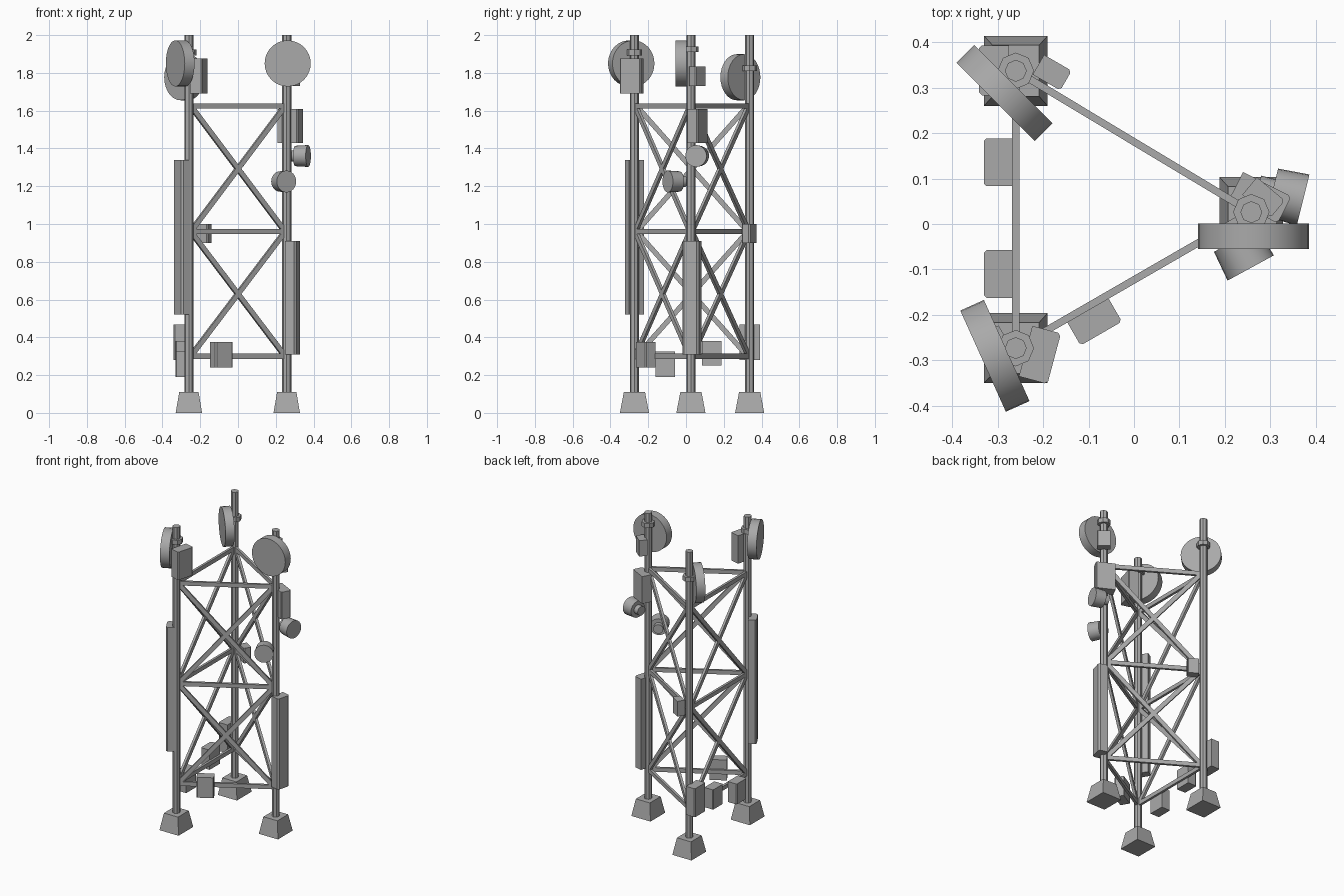
import bpy, math
from mathutils import Vector, Matrix

if "Cube" in bpy.data.objects:
    bpy.data.objects.remove(bpy.data.objects["Cube"], do_unlink=True)

GREY = (0.4, 0.4, 0.4, 1)
steel = bpy.data.materials.new("steel grey")
steel.use_nodes = True
steel.diffuse_color = GREY
steel.node_tree.nodes["Principled BSDF"].inputs["Base Color"].default_value = GREY

LEGS = {
    "back": Vector((-0.26, 0.337, 0)),
    "front": Vector((-0.26, -0.273, 0)),
    "left": Vector((0.258, 0.026, 0)),
}


def drum(name, centre, axis, radius, depth, sides=32, back_radius=None):
    """Cylinder or cone whose front end points along axis."""
    turn = Vector(axis).to_track_quat("Z", "Y").to_euler()
    bpy.ops.mesh.primitive_cone_add(
        vertices=sides, radius1=back_radius or radius, radius2=radius,
        depth=depth, location=centre, rotation=turn)
    ob = bpy.context.object
    ob.name = name
    ob.data.materials.append(steel)
    if sides > 8:
        bpy.ops.object.shade_smooth_by_angle(angle=math.radians(40))
    return ob


def prism(name, profile, height, matrix):
    """Extrude a closed outline along local z, centred on the matrix."""
    n = len(profile)
    verts = [(x, y, z) for z in (-height / 2, height / 2) for x, y in profile]
    faces = [tuple(reversed(range(n))), tuple(range(n, 2 * n))]
    faces += [(i, (i + 1) % n, (i + 1) % n + n, i + n) for i in range(n)]
    mesh = bpy.data.meshes.new(name)
    mesh.from_pydata(verts, [], faces)
    mesh.materials.append(steel)
    ob = bpy.data.objects.new(name, mesh)
    ob.matrix_world = matrix
    bpy.context.collection.objects.link(ob)
    return ob


def case(name, x, y, bottom, top, depth, width, angle, chamfer=0.006):
    """Equipment case facing the given angle, front corners chamfered."""
    d, w = depth / 2, width / 2
    outline = [(-d, -w), (d - chamfer, -w), (d, chamfer - w),
               (d, w - chamfer), (d - chamfer, w), (-d, w)]
    place = Matrix.Translation((x, y, (bottom + top) / 2))
    prism(name, outline, top - bottom,
          place @ Matrix.Rotation(math.radians(angle), 4, "Z"))


def bar(name, start, end, thick=0.016, tall=0.027):
    """Flat bar lying in the vertical plane through both ends."""
    along = (end - start).normalized()
    out = along.cross(Vector((0, 0, 1))).normalized()
    up = out.cross(along)
    m = Matrix((out, up, along)).transposed().to_4x4()
    m.translation = (start + end) / 2
    a, b = thick / 2, tall / 2
    prism(name, [(-a, -b), (a, -b), (a, b), (-a, b)], (end - start).length, m)


# Legs, tapered footings and pipe clamps
CLAMP_Z = {"back": 1.825, "front": 1.908, "left": 1.925}
for key, p in LEGS.items():
    up = Vector((0, 0, 1))
    drum(key + "_leg", p + up * 1.03, up, 0.024, 1.94, 8)
    drum(key + "_clamp", p + up * CLAMP_Z[key], up, 0.04, 0.03, 8)
    bpy.ops.mesh.primitive_cube_add(size=1, location=p + up * 0.055)
    foot = bpy.context.object
    foot.name = key + "_footing"
    foot.data.materials.append(steel)
    for v in foot.data.vertices:
        shrink = 0.73 if v.co.z > 0 else 1
        v.co = (v.co.x * 0.14 * shrink, v.co.y * 0.154 * shrink, v.co.z * 0.11)

# Lattice: level rails and crossed braces on all three faces
LEVELS = (0.3, 0.96, 1.625)
for a, b in (("front", "left"), ("left", "back"), ("back", "front")):
    side = a + "_" + b
    for z in LEVELS:
        lift = Vector((0, 0, z))
        bar(side + "_rail", LEGS[a] + lift, LEGS[b] + lift)
    for low, high in zip(LEVELS, LEVELS[1:]):
        lo, hi = Vector((0, 0, low - 0.012)), Vector((0, 0, high + 0.012))
        bar(side + "_brace", LEGS[a] + lo, LEGS[b] + hi)
        bar(side + "_brace", LEGS[a] + hi, LEGS[b] + lo)

# Large dishes at the top of each leg
drum("left_dish", (0.263, -0.027, 1.85), (0, -1, 0), 0.122, 0.057)
drum("front_dish", (-0.306, -0.29, 1.85), (-0.91, -0.41, 0), 0.122, 0.057)
drum("back_dish", (-0.285, 0.288, 1.777), (-1, -1, 0), 0.122, 0.055)

# Small drum antennas on the left leg, each with a rear hub
for name, centre, axis in (
        ("upper_drum", Vector((0.338, 0.061, 1.36)), Vector((0.97, -0.24, 0))),
        ("lower_drum", Vector((0.24, -0.066, 1.225)), Vector((0.48, -0.88, 0)))):
    drum(name, centre, axis, 0.058, 0.07, 24, 0.054)
    drum(name + "_hub", centre - axis * 0.05, axis, 0.03, 0.035, 16)

# Tall panel antennas
case("front_panel_antenna", -0.298, -0.275, 0.52, 1.34, 0.052, 0.09, 210, 0.01)
case("left_panel_antenna", 0.29, 0.03, 0.31, 0.91, 0.06, 0.09, -15, 0.01)

# Radio units high on the legs
case("front_radio", -0.207, -0.288, 1.69, 1.875, 0.065, 0.115, -15)
case("left_radio", 0.278, 0.058, 1.43, 1.61, 0.119, 0.066, -27)
case("left_small_radio", 0.285, 0.058, 1.73, 1.835, 0.08, 0.05, -40)

# Equipment boxes on the rails and the back leg
case("rail_box_front", -0.087, -0.215, 0.24, 0.375, 0.06, 0.105, -60)
case("rail_box_right_a", -0.298, 0.136, 0.25, 0.38, 0.065, 0.105, 180)
case("rail_box_right_b", -0.298, -0.11, 0.19, 0.325, 0.065, 0.105, 180)
case("back_leg_box", -0.308, 0.338, 0.28, 0.468, 0.065, 0.11, 180)
case("back_small_box", -0.18, 0.333, 0.9, 1.0, 0.07, 0.05, -30)
